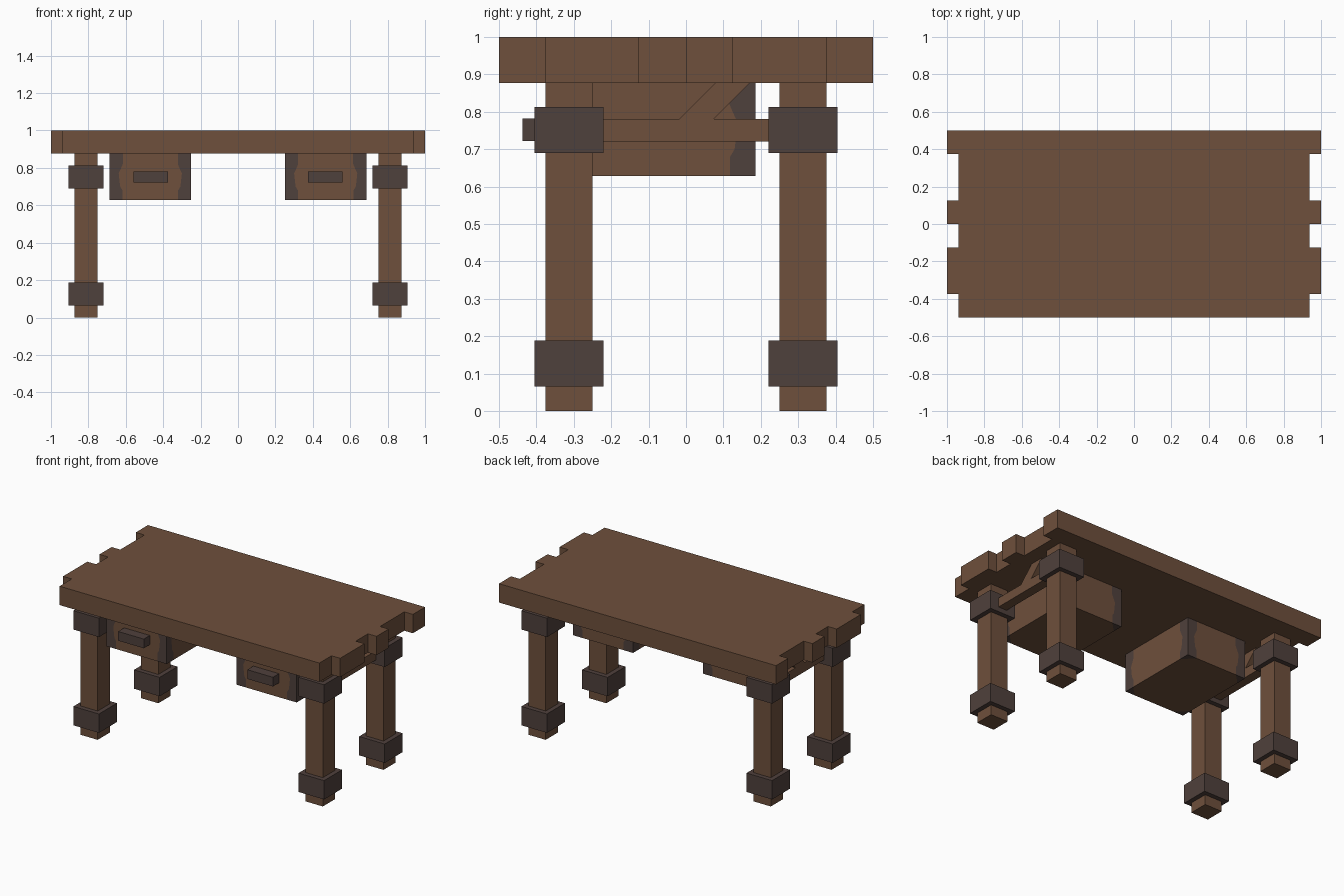
import bpy, bmesh

if "Cube" in bpy.data.objects:
    bpy.data.objects.remove(bpy.data.objects["Cube"])


def material(name, rgb):
    m = bpy.data.materials.new(name)
    m.diffuse_color = (*rgb, 1)
    m.use_nodes = True
    m.node_tree.nodes["Principled BSDF"].inputs["Base Color"].default_value = m.diffuse_color
    return m


WOOD = material("brown wood", (0.156, 0.080, 0.045))
IRON = material("dark iron", (0.078, 0.052, 0.045))


def finish(name, bm, *mats):
    bmesh.ops.recalc_face_normals(bm, faces=bm.faces)
    me = bpy.data.meshes.new(name)
    bm.to_mesh(me)
    bm.free()
    for m in mats:
        me.materials.append(m)
    ob = bpy.data.objects.new(name, me)
    bpy.context.collection.objects.link(ob)
    return ob


def prism(name, ring, offset, mat):
    """Extrude a closed ring of 3D points along an offset."""
    bm = bmesh.new()
    a = [bm.verts.new(p) for p in ring]
    b = [bm.verts.new([p[i] + offset[i] for i in range(3)]) for p in ring]
    bm.faces.new(a)
    bm.faces.new(b)
    for i in range(len(a)):
        j = (i + 1) % len(a)
        bm.faces.new((a[i], a[j], b[j], b[i]))
    return finish(name, bm, mat)


def box(name, x, y, z, mat):
    ring = [(x[0], y[0], z[0]), (x[1], y[0], z[0]), (x[1], y[1], z[0]), (x[0], y[1], z[0])]
    return prism(name, ring, (0, 0, z[1] - z[0]), mat)


def span(c, half):
    return (c - half, c + half)


# Table top with planks of uneven length at both ends
TOP = 0.877
steps = [(-0.5, -0.375, 0.9375), (-0.375, -0.125, 1), (-0.125, 0, 0.9375),
         (0, 0.125, 1), (0.125, 0.375, 0.9375), (0.375, 0.5, 1)]
edge = [(x, y) for y0, y1, x in steps for y in (y0, y1)]
outline = [(x, y, TOP) for x, y in edge] + [(-x, y, TOP) for x, y in reversed(edge)]
prism("table_top", outline, (0, 0, 1 - TOP), WOOD)


def drawer(name, cx):
    """Box whose vertical corners carry ragged iron edging."""
    hx, y0, y1 = 0.217, -0.375, 0.186
    levels = [(0.628, 0.068), (0.68, 0.068), (0.70, 0.056),
              (0.77, 0.048), (0.82, 0.07), (TOP, 0.07)]
    corners = [(cx - hx, y0), (cx + hx, y0), (cx + hx, y1), (cx - hx, y1)]
    dirs = [(1, 0), (0, 1), (-1, 0), (0, -1)]
    bm = bmesh.new()
    rings = []
    for z, w in levels:
        ring = []
        for i, (x, y) in enumerate(corners):
            back, ahead = dirs[i - 1], dirs[i]
            ring.append(bm.verts.new((x - back[0] * w, y - back[1] * w, z)))
            ring.append(bm.verts.new((x, y, z)))
            ring.append(bm.verts.new((x + ahead[0] * w, y + ahead[1] * w, z)))
        rings.append(ring)
    for a, b in zip(rings, rings[1:]):
        for i in range(12):
            j = (i + 1) % 12
            f = bm.faces.new((a[i], a[j], b[j], b[i]))
            f.material_index = 0 if i % 3 == 2 else 1
    # Iron corner triangles underneath, plain closed top
    low = rings[0]
    for i in range(0, 12, 3):
        bm.faces.new(low[i:i + 3]).material_index = 1
    bm.faces.new([v for i, v in enumerate(low) if i % 3 != 1])
    bm.faces.new(rings[-1])
    finish(name, bm, WOOD, IRON)


for side, s in (("right", 1), ("left", -1)):
    cx = 0.8125 * s
    # Legs with upper and lower iron cuffs
    for end, cy in (("front", -0.3125), ("back", 0.3125)):
        box(f"{end}_{side}_leg", span(cx, 0.0625), span(cy, 0.0625), (0, TOP), WOOD)
        for part, z in (("lower", (0.065, 0.188)), ("upper", (0.69, 0.813))):
            box(f"{end}_{side}_{part}_cuff", span(cx, 0.0925), span(cy, 0.0925), z, IRON)
    # Stretcher and slanted brace between the legs
    box(f"{side}_stretcher", span(cx, 0.031), (-0.25, 0.25), (0.721, 0.781), WOOD)
    slant = [(-0.018, 0.781), (0.074, 0.781), (0.170, TOP), (0.078, TOP)]
    prism(f"{side}_brace", [(cx - 0.031, y, z) for y, z in slant], (0.062, 0, 0), WOOD)
    # Drawer and its handle
    drawer(f"{side}_drawer", 0.469 * s)
    box(f"{side}_drawer_handle", span(0.466 * s, 0.0925), (-0.4375, -0.375),
        (0.722, 0.782), IRON)
